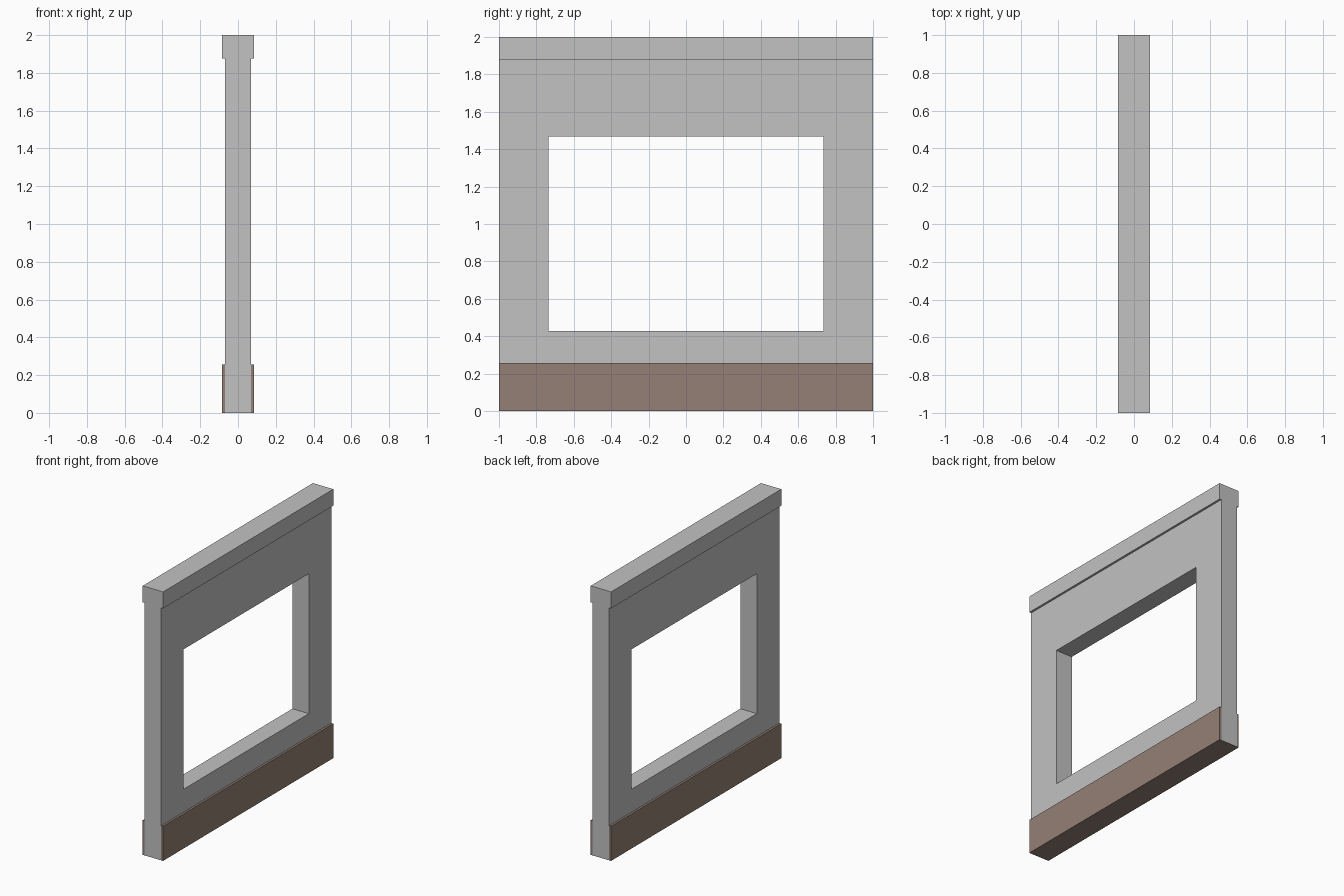
import bpy
import bmesh

if "Cube" in bpy.data.objects:
    bpy.data.objects.remove(bpy.data.objects["Cube"])

WALL, TRIM = 0.068, 0.084      # half thicknesses
BASE_TOP, CAP_BOTTOM = 0.257, 1.877


def material(name, rgb):
    m = bpy.data.materials.new(name)
    m.diffuse_color = (*rgb, 1)
    m.use_nodes = True
    m.node_tree.nodes["Principled BSDF"].inputs["Base Color"].default_value = m.diffuse_color
    return m


grey = material("plaster_grey", (0.54, 0.54, 0.54))
brown = material("skirting_brown", (0.295, 0.216, 0.178))


def finish(name, bm, *mats):
    bmesh.ops.recalc_face_normals(bm, faces=bm.faces)
    me = bpy.data.meshes.new(name)
    bm.to_mesh(me)
    bm.free()
    for m in mats:
        me.materials.append(m)
    ob = bpy.data.objects.new(name, me)
    bpy.context.collection.objects.link(ob)
    return ob


def box(name, x0, x1, z0, z1, mat):
    bm = bmesh.new()
    bmesh.ops.create_cube(bm, size=1)
    for v in bm.verts:
        v.co = (x0 if v.co.x < 0 else x1, v.co.y * 2, z0 if v.co.z < 0 else z1)
    return finish(name, bm, mat)


# Wall panel: rectangular ring around the window opening, extruded in x
def rect(bm, half_y, z0, z1):
    pts = [(-half_y, z0), (half_y, z0), (half_y, z1), (-half_y, z1)]
    return [bm.verts.new((-WALL, y, z)) for y, z in pts]


bm = bmesh.new()
outer = rect(bm, 1.0, 0.0, CAP_BOTTOM)
inner = rect(bm, 0.735, 0.428, 1.468)
for i in range(4):
    j = (i + 1) % 4
    bm.faces.new((outer[i], outer[j], inner[j], inner[i]))
ext = bmesh.ops.extrude_face_region(bm, geom=bm.faces[:], use_keep_orig=True)
for g in ext["geom"]:
    if isinstance(g, bmesh.types.BMVert):
        g.co.x = WALL
# Underside of the wall is brown like the skirting
for f in bm.faces:
    f.material_index = int(all(v.co.z < 0.001 for v in f.verts))
finish("window_wall", bm, grey, brown)

# Top cap
box("top_cap", -TRIM, TRIM, CAP_BOTTOM, 2.0, grey)

# Skirting boards on both faces
box("skirting_left", -TRIM, -WALL, 0, BASE_TOP, brown)
box("skirting_right", WALL, TRIM, 0, BASE_TOP, brown)
